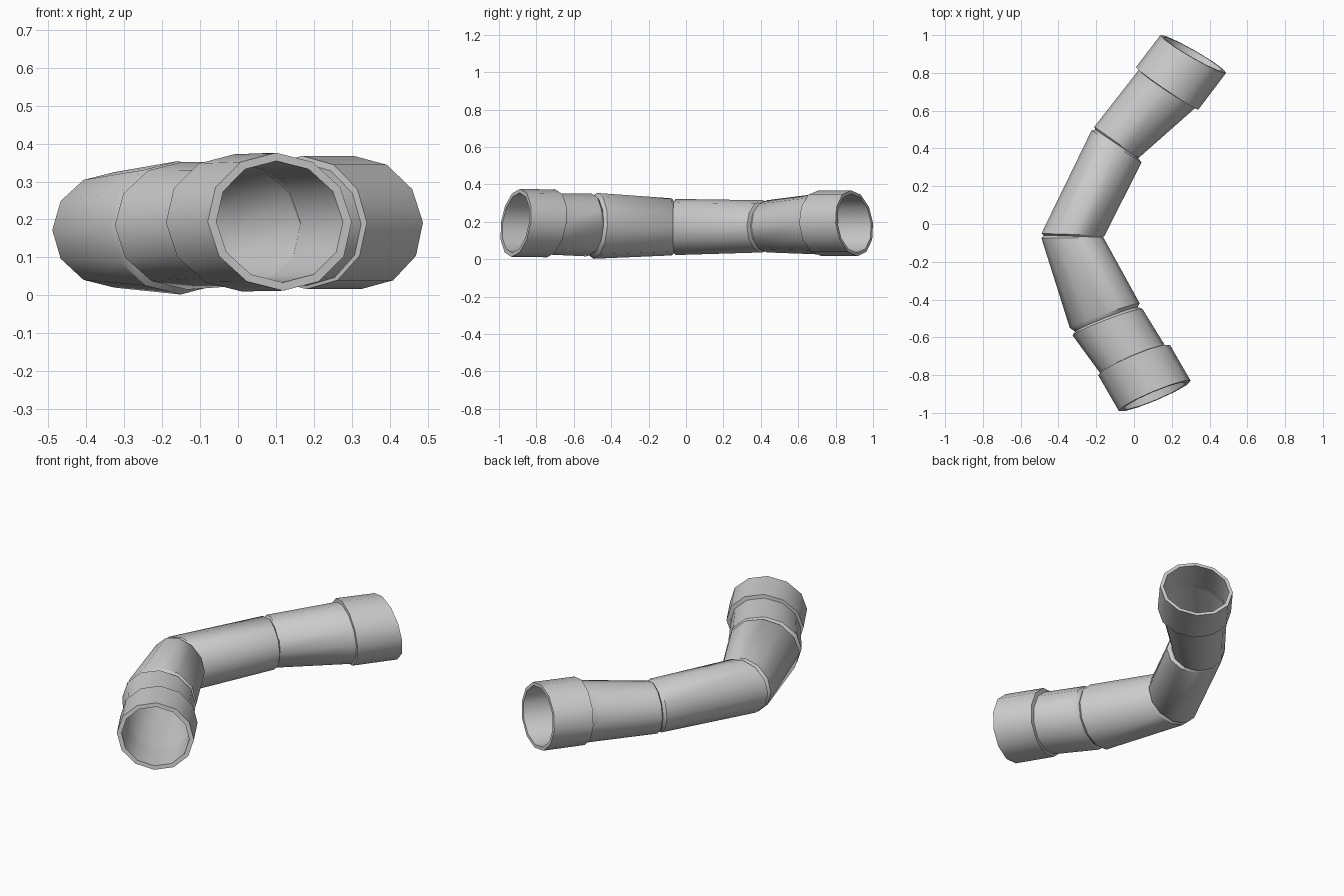
import bpy, math
from mathutils import Vector

if "Cube" in bpy.data.objects:
    bpy.data.objects.remove(bpy.data.objects["Cube"])

SIDES = 12


def ring(left, right, low, high, tilt=0.0, scale=1.0):
    """Elliptical cross-section spanning two plan points and a height range."""
    l, r = Vector((*left, 0)), Vector((*right, 0))
    half = (r - l) / 2 * scale
    axis = Vector((-half.y, half.x, 0)).normalized()
    centre = (l + r) / 2 + Vector((0, 0, (low + high) / 2))
    up = (Vector((0, 0, (high - low) / 2)) + axis * tilt) * scale
    return [centre + half * math.cos(a) + up * math.sin(a)
            for a in (2 * math.pi * i / SIDES for i in range(SIDES))]


def loft(name, rings):
    """Skin a list of rings into an open tube."""
    verts = [p for r in rings for p in r]
    faces = []
    for k in range(len(rings) - 1):
        for i in range(SIDES):
            a, b = k * SIDES + i, k * SIDES + (i + 1) % SIDES
            faces.append((a, a + SIDES, b + SIDES, b))
    mesh = bpy.data.meshes.new(name)
    mesh.from_pydata(verts, [], faces)
    obj = bpy.data.objects.new(name, mesh)
    bpy.context.collection.objects.link(obj)
    bpy.ops.object.select_all(action='DESELECT')
    obj.select_set(True)
    bpy.context.view_layer.objects.active = obj
    bpy.ops.object.shade_smooth_by_angle(angle=math.radians(38))
    return obj


# Cross-sections: left plan point, right plan point, bottom, top, tilt
front_mouth = ((-0.08, -0.99), (0.30, -0.83), 0.012, 0.376, 0.025)
front_base = ((-0.19, -0.80), (0.19, -0.64), 0.010, 0.372, 0.025)
neck_front = ((-0.175, -0.795), (0.165, -0.645), 0.025, 0.352, 0.025)
neck_back = ((-0.325, -0.59), (0.045, -0.45), 0.015, 0.352, 0.015)
notch_1 = ((-0.312, -0.57), (0.02, -0.44), 0.022, 0.338, 0.01)
lower_front = ((-0.34, -0.55), (0.03, -0.42), 0.002, 0.354, 0.01)
lower_back = ((-0.49, -0.075), (-0.16, -0.075), 0.02, 0.325, 0)
notch_2 = ((-0.478, -0.06), (-0.165, -0.07), 0.032, 0.308, 0)
upper_front = ((-0.49, -0.05), (-0.155, -0.06), 0.022, 0.322, 0)
upper_back = ((-0.225, 0.495), (0.04, 0.325), 0.036, 0.315, 0)
notch_3 = ((-0.205, 0.50), (0.025, 0.345), 0.045, 0.305, 0)
rear_front = ((-0.21, 0.515), (0.025, 0.35), 0.036, 0.315, 0)
rear_back = ((0.025, 0.815), (0.325, 0.615), 0.025, 0.35, -0.01)
rear_base = ((0.01, 0.83), (0.34, 0.605), 0.016, 0.368, -0.01)
rear_mouth = ((0.14, 1.00), (0.488, 0.80), 0.016, 0.368, -0.02)

# Straight pipe sections, with shallow notches at the joints
loft("front_neck", [ring(*s) for s in (neck_front, neck_back, notch_1)])
loft("lower_pipe", [ring(*s) for s in (notch_1, lower_front, lower_back, notch_2)])
loft("upper_pipe", [ring(*s) for s in (notch_2, upper_front, upper_back, notch_3)])
loft("rear_pipe", [ring(*s) for s in (notch_3, rear_front, rear_back)])

# End collars with wall thickness
loft("front_collar", [ring(*front_base, 0.89), ring(*front_mouth, 0.88),
                      ring(*front_mouth), ring(*front_base), ring(*neck_front)])
loft("rear_collar", [ring(*rear_back), ring(*rear_base), ring(*rear_mouth),
                     ring(*rear_mouth, 0.9), ring(*rear_base, 0.9)])

# Inner bore running the whole length
bore = [ring(*rear_base, 0.9)]
bore += [ring(*s, 0.93) for s in (notch_3, notch_2, notch_1)]
bore.append(ring(*front_base, 0.89))
loft("inner_bore", bore)
